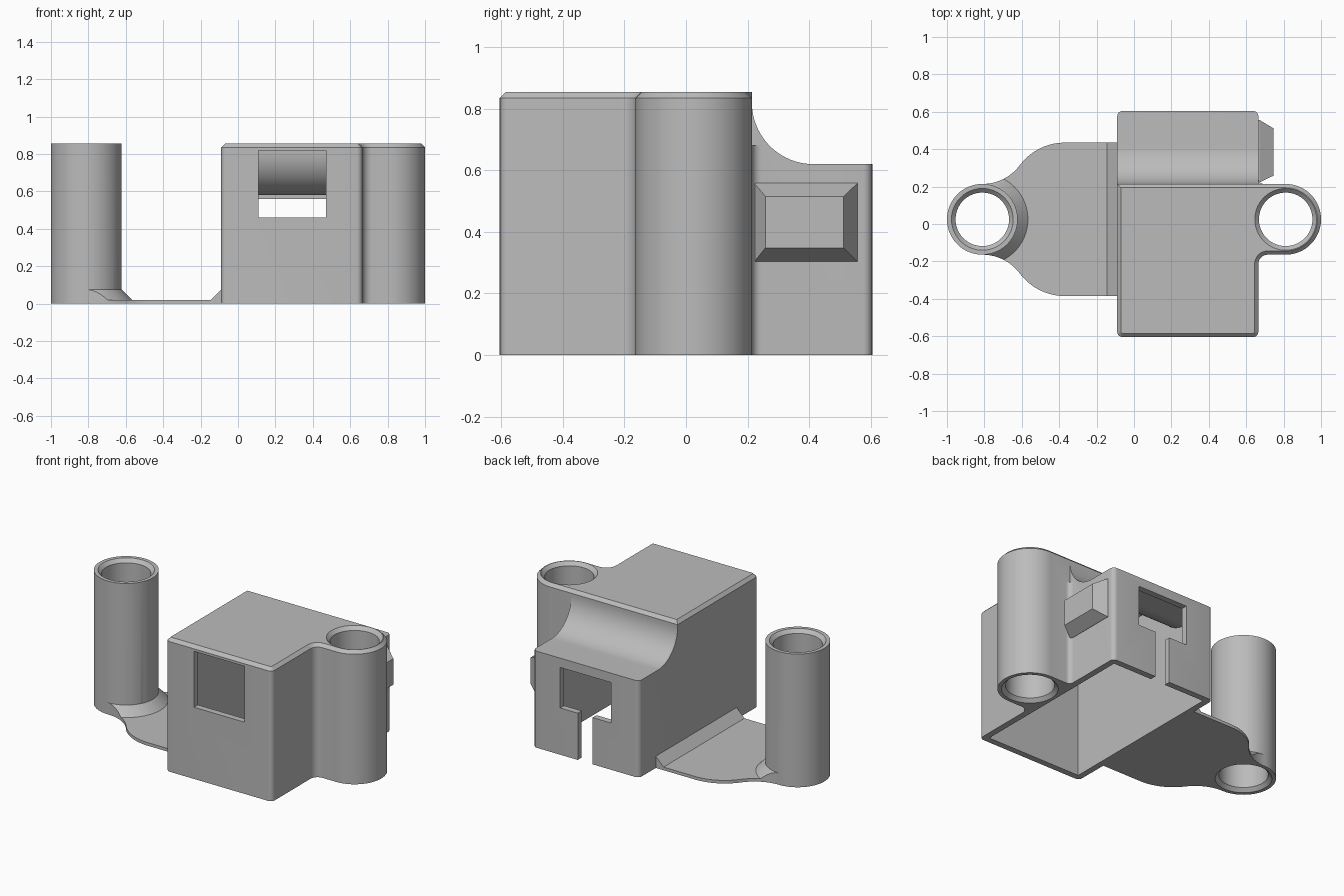
import bpy, bmesh, math
from mathutils import Vector

if "Cube" in bpy.data.objects:
    bpy.data.objects.remove(bpy.data.objects["Cube"])

CY, TX, R = 0.025, 0.811, 0.189      # tube centre offset, spacing, radius
H, T = 0.855, 0.04                   # overall height, wall thickness
grey = bpy.data.materials.new("mid_grey")
grey.diffuse_color = (0.5, 0.5, 0.5, 1)
grey.use_nodes = True
grey.node_tree.nodes["Principled BSDF"].inputs["Base Color"].default_value = grey.diffuse_color


def finish(name, bm):
    bmesh.ops.recalc_face_normals(bm, faces=bm.faces)
    me = bpy.data.meshes.new(name)
    bm.to_mesh(me)
    bm.free()
    ob = bpy.data.objects.new(name, me)
    bpy.context.collection.objects.link(ob)
    me.materials.append(grey)
    return ob


def loft(name, rings):
    """Closed solid through a list of rings of 3D points."""
    bm = bmesh.new()
    rings = [[bm.verts.new(p) for p in ring] for ring in rings]
    n = len(rings[0])
    for a, b in zip(rings, rings[1:]):
        for i in range(n):
            j = (i + 1) % n
            bm.faces.new((a[i], a[j], b[j], b[i]))
    bm.faces.new(rings[0][::-1])
    bm.faces.new(rings[-1])
    return finish(name, bm)


def inset(pts, d):
    """Offset a counter-clockwise outline inward."""
    out = []
    for i, p in enumerate(pts):
        p, a, b = Vector(p), Vector(pts[i - 1]), Vector(pts[(i + 1) % len(pts)])
        e, f = (p - a).normalized(), (b - p).normalized()
        n, m = Vector((-e.y, e.x)), Vector((-f.y, f.x))
        out.append(p + (n + m) * d / (1 + n.dot(m)))
    return out


def prism(name, pts, z0, z1, chamfer=0):
    levels = [(z0, 0), (z1 - chamfer, 0)] + ([(z1, chamfer)] if chamfer else [])
    return loft(name, [[(x, y, z) for x, y in (inset(pts, d) if d else pts)]
                       for z, d in levels])


def extrude_x(name, yz, x0, x1):
    return loft(name, [[(x, y, z) for y, z in yz] for x in (x0, x1)])


def box(name, x0, x1, y0, y1, z0, z1):
    return prism(name, [(x0, y0), (x1, y0), (x1, y1), (x0, y1)], z0, z1)


def arc(cx, cy, r, a0, a1, n):
    angles = [math.radians(a0 + (a1 - a0) * i / n) for i in range(n + 1)]
    return [(cx + r * math.cos(a), cy + r * math.sin(a)) for a in angles]


def stack(name, x, profile, n=96):
    """Round solid on a tube axis from (radius, z) pairs."""
    return loft(name, [[(px, py, z) for px, py in arc(x, CY, r, 0, 360, n)[:-1]]
                       for r, z in profile])


def combine(ob, other, op):
    m = ob.modifiers.new(op, 'BOOLEAN')
    m.operation, m.object, m.solver = op, other, 'EXACT'
    bpy.context.view_layer.objects.active = ob
    bpy.ops.object.modifier_apply(modifier=m.name)
    bpy.data.objects.remove(other)


def bore(x):
    return stack("bore", x, [(.185, -.02), (.165, 0), (.143, .022),
                             (.143, H - .022), (.165, H), (.185, H + .02)])


# Housing: tall front block with the right tube, chamfered on top
X0, X1, Y0, Y1, YB = -.09, .665, -.605, .605, CY + R
outline = (arc(X0 + .03, Y0 + .03, .03, 180, 270, 6) + arc(X1 - .03, Y0 + .03, .03, 270, 360, 6)
           + arc(X1 + .05, CY - R - .05, .05, 180, 90, 8)
           + arc(TX, CY, R, -90, 90, 48) + [(X0, YB)])
housing = prism("housing", outline, 0, H, .02)

# Lower rear block, with a concave cove up to the tall block
cove = arc(YB + .2, .82, .2, 180, 270, 24)
rear = extrude_x("rear", [(.1, -.2), (.1, .82)] + cove + [(Y1 + .1, .62), (Y1 + .1, -.2)], X0 - .1, X1 + .1)
plan = ([(X0, .05), (X1, .05)] + arc(X1 - .03, Y1 - .03, .03, 0, 90, 6)
        + arc(X0 + .03, Y1 - .03, .03, 90, 180, 6))
combine(rear, prism("plan", plan, 0, 1), 'INTERSECT')
combine(housing, rear, 'UNION')
fillet = [(X1 - .01, YB - .01), (X1 + .03, YB - .01)] + arc(X1 + .03, YB + .03, .03, 270, 180, 6) + [(X1 - .01, YB + .03)]
combine(housing, prism("fillet", fillet, 0, .68), 'UNION')

# Open-bottomed cavity following the cove
inner = arc(YB + .2, .82, .24, 180, 270, 24)
cavity = extrude_x("cavity", [(Y0 + T, -.1), (Y0 + T, .82)] + inner + [(Y1 - T, .58), (Y1 - T, -.1)], X0 + T, X1 - T)
combine(housing, cavity, 'DIFFERENCE')

# Front window, rear window and rear cable slot
combine(housing, box("window", .11, .47, Y0 - .1, Y0 + .1, .46, .819), 'DIFFERENCE')
combine(housing, box("window", .11, .47, Y1 - .1, Y1 + .1, .30, .56), 'DIFFERENCE')
combine(housing, box("slot", .24, .345, Y1 - .1, Y1 + .1, -.1, .35), 'DIFFERENCE')
combine(housing, bore(TX), 'DIFFERENCE')

# Tapered catch on the right wall
catch = loft("side_catch", [[(x, a, c), (x, b, c), (x, b, d), (x, a, d)] for x, a, b, c, d in
                            ((X1 - .01, .222, .557, .303, .558), (X1 + .005, .222, .557, .303, .558),
                             (.745, .258, .512, .348, .515))])

# Left post on a flared flat plate
half = arc(-.37, .11, .3, 90, 143.13, 20) + arc(-TX, R + .25, .25, -36.87, -90, 16)
plate_plan = ([(-.07, .41)] + half + [(x, -y) for x, y in reversed(half)] + [(-.07, -.41)])
plate_plan = [(x, y + CY) for x, y in plate_plan]
arm = prism("post_and_plate", plate_plan, 0, .02)
collar = stack("collar", -TX, [(.254, .01), (.184, .08)])
combine(collar, prism("plan", plate_plan, -.1, .2), 'INTERSECT')
combine(arm, collar, 'UNION')
combine(arm, stack("post", -TX, [(R, 0), (R, H)]), 'UNION')
combine(arm, bore(-TX), 'DIFFERENCE')

# Sloped rib where the plate meets the housing
rib = loft("plate_rib", [[(x, y, z) for x, z in ((-.155, .01), (-.07, .01), (-.07, .075), (-.09, .075))]
                         for y in (CY - .41, CY + .41)])

for ob in (housing, catch, arm, rib):
    bpy.ops.object.select_all(action='DESELECT')
    ob.select_set(True)
    bpy.context.view_layer.objects.active = ob
    bpy.ops.object.shade_smooth_by_angle(angle=math.radians(25))
